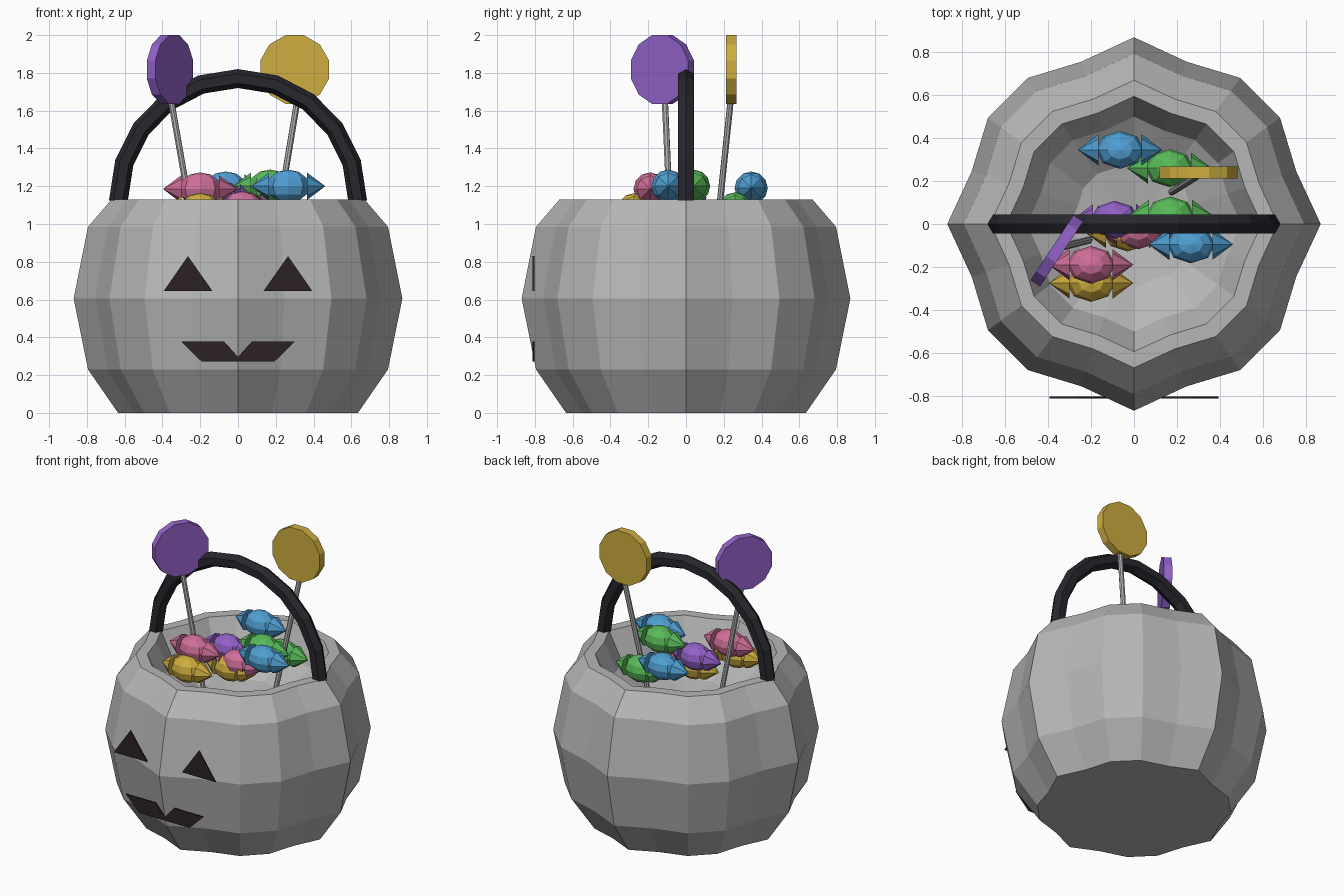
import bpy, bmesh
from math import cos, sin, pi
from mathutils import Vector, Matrix

cube = bpy.data.objects.get("Cube")
if cube:
    bpy.data.objects.remove(cube)


def material(name, rgb):
    m = bpy.data.materials.new(name)
    m.use_nodes = True
    m.diffuse_color = (*rgb, 1)
    m.node_tree.nodes["Principled BSDF"].inputs["Base Color"].default_value = (*rgb, 1)
    return m


GREY = material("grey", (0.47, 0.47, 0.47))
BLACK = material("black", (0.02, 0.02, 0.027))
FACE = material("dark brown", (0.025, 0.016, 0.016))
YELLOW = material("yellow", (0.62, 0.42, 0.05))
PURPLE = material("purple", (0.29, 0.12, 0.58))
BLUE = material("blue", (0.08, 0.35, 0.66))
PINK = material("pink", (0.63, 0.16, 0.32))
GREEN = material("green", (0.10, 0.50, 0.10))


def finish(name, bm, mat):
    bmesh.ops.recalc_face_normals(bm, faces=bm.faces)
    mesh = bpy.data.meshes.new(name)
    bm.to_mesh(mesh)
    bm.free()
    mesh.materials.append(mat)
    ob = bpy.data.objects.new(name, mesh)
    bpy.context.collection.objects.link(ob)
    return ob


def bridge(bm, rings):
    for a, b in zip(rings, rings[1:]):
        n = len(a)
        for i in range(n):
            j = (i + 1) % n
            bm.faces.new((a[i], a[j], b[j], b[i]))


def rod(bm, start, end, r1, r2, sides, spin=0):
    # Capped cylinder or cone between two points
    start, end = Vector(start), Vector(end)
    axis = end - start
    turn = axis.to_track_quat('Z', 'Y').to_matrix().to_4x4()
    bmesh.ops.create_cone(bm, cap_ends=True, segments=sides, radius1=r1, radius2=r2,
                          depth=axis.length,
                          matrix=Matrix.Translation((start + end) / 2) @ turn
                          @ Matrix.Rotation(spin, 4, 'Z'))


# Ribbed bucket with a rim and a bowl-shaped inside
bm = bmesh.new()
SEG = 20
profile = [(0.635, 0), (0.794, 0.23), (0.87, 0.605), (0.794, 0.985), (0.67, 1.13),
           (0.595, 1.13), (0.5, 0.95), (0.3, 0.82)]
rings = []
for radius, z in profile:
    ring = []
    for i in range(SEG):
        a = 2 * pi * i / SEG
        r = radius / 1.05 * (1 + 0.05 * cos(8 * a))
        ring.append(bm.verts.new((r * cos(a), r * sin(a), z)))
    rings.append(ring)
bridge(bm, rings)
bm.faces.new(rings[0])
centre = bm.verts.new((0, 0, 0.77))
for i in range(SEG):
    bm.faces.new((rings[-1][i], rings[-1][(i + 1) % SEG], centre))
finish("bucket", bm, GREY)

# Arched handle with a hexagonal section
bm = bmesh.new()
rings = []
for k in range(11):
    a = pi * k / 10
    ring = []
    for s in range(6):
        b = 2 * pi * s / 6
        out = 0.05 * cos(b)
        ring.append(bm.verts.new(((0.633 + out) * cos(a), 0.05 * sin(b),
                                  1.125 + (0.645 + out) * sin(a))))
    rings.append(ring)
bridge(bm, rings)
bm.faces.new(rings[0])
bm.faces.new(rings[-1])
finish("handle", bm, BLACK)


# Face plates
def plate(name, outline):
    bm = bmesh.new()
    face = bm.faces.new([bm.verts.new((x, -0.812, z)) for x, z in outline])
    ext = bmesh.ops.extrude_face_region(bm, geom=[face])
    verts = [v for v in ext["geom"] if isinstance(v, bmesh.types.BMVert)]
    bmesh.ops.translate(bm, verts=verts, vec=(0, 0.009, 0))
    finish(name, bm, FACE)


for side, label in ((1, "left"), (-1, "right")):
    plate(label + "_eye", [(side * 0.265, 0.83), (side * 0.135, 0.645), (side * 0.393, 0.645)])
    plate(label + "_mouth", [(0, 0.297), (side * 0.073, 0.377), (side * 0.3, 0.377),
                             (side * 0.193, 0.272), (0, 0.272)])


# Lollipops
def lollipop(label, mat, head, normal, top, foot):
    bm = bmesh.new()
    rod(bm, foot, top, 0.017, 0.017, 8)
    finish(label + "_lollipop_stick", bm, GREY)
    bm = bmesh.new()
    half = Vector(normal).normalized() * 0.027
    rod(bm, Vector(head) - half, Vector(head) + half, 0.188, 0.188, 12, pi / 12)
    finish(label + "_lollipop_head", bm, mat)


lollipop("yellow", YELLOW, (0.3, 0.24, 1.818), (0, 1, 0),
         (0.315, 0.237, 1.66), (0.177, 0.15, 0.83))
lollipop("purple", PURPLE, (-0.36, -0.125, 1.818), (0.83, -0.55, 0),
         (-0.355, -0.112, 1.66), (-0.21, -0.075, 0.83))


# Wrapped candies, each a faceted sweet with two pointed ends
def candy(name, mat, x, y, z):
    bm = bmesh.new()
    bmesh.ops.create_uvsphere(bm, u_segments=8, v_segments=6, radius=1,
                              matrix=Matrix.Diagonal((0.113, 0.088, 0.088, 1)))
    for s in (-1, 1):
        rod(bm, (s * 0.1, 0, 0), (s * 0.197, 0, 0), 0.073, 0, 8)
    finish(name, bm, mat).location = (x, y, z)


candy("blue_candy_back", BLUE, -0.065, 0.345, 1.19)
candy("blue_candy_front", BLUE, 0.265, -0.095, 1.2)
candy("green_candy_back", GREEN, 0.165, 0.26, 1.08)
candy("green_candy_middle", GREEN, 0.17, 0.04, 1.2)
candy("purple_candy", PURPLE, -0.09, 0.02, 1.14)
candy("pink_candy_front", PINK, -0.2, -0.19, 1.185)
candy("pink_candy_middle", PINK, 0.02, -0.03, 1.085)
candy("yellow_candy_front", YELLOW, -0.2, -0.275, 1.075)
candy("yellow_candy_middle", YELLOW, -0.03, -0.04, 1.04)
